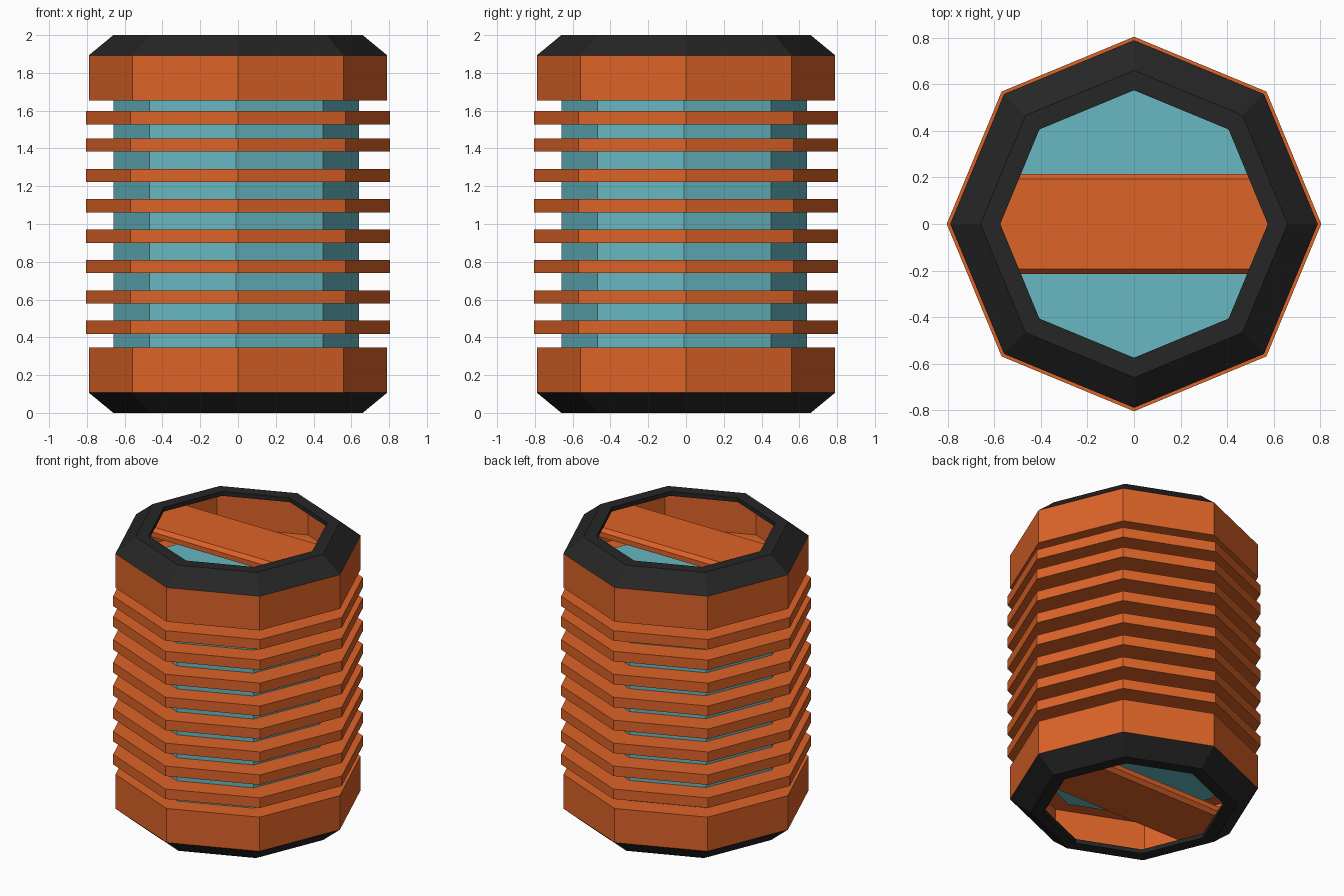
import bpy, bmesh, math

if "Cube" in bpy.data.objects:
    bpy.data.objects.remove(bpy.data.objects["Cube"])

SIDES = 8


def material(name, rgb):
    m = bpy.data.materials.new(name)
    m.diffuse_color = (*rgb, 1)
    m.use_nodes = True
    m.node_tree.nodes["Principled BSDF"].inputs["Base Color"].default_value = m.diffuse_color
    return m


ORANGE = material("burnt_orange", (0.72, 0.125, 0.021))
TEAL = material("teal", (0.135, 0.475, 0.54))
BLACK = material("charcoal", (0.019, 0.019, 0.019))


def finish(name, bm, mat):
    bmesh.ops.recalc_face_normals(bm, faces=bm.faces)
    me = bpy.data.meshes.new(name)
    bm.to_mesh(me)
    bm.free()
    me.materials.append(mat)
    ob = bpy.data.objects.new(name, me)
    bpy.context.collection.objects.link(ob)
    return ob


def ring(name, profile, mat):
    """Turn a closed (radius, z) profile into an octagonal ring."""
    bm = bmesh.new()
    loops = []
    for i in range(SIDES):
        a = math.tau * i / SIDES
        loops.append([bm.verts.new((r * math.cos(a), r * math.sin(a), z)) for r, z in profile])
    n = len(profile)
    for i in range(SIDES):
        p, q = loops[i], loops[(i + 1) % SIDES]
        for j in range(n):
            k = (j + 1) % n
            bm.faces.new((p[j], q[j], q[k], p[k]))
    return finish(name, bm, mat)


def bar(name, profile, half_len, mat):
    """Extrude a (y, z) outline along x."""
    bm = bmesh.new()
    face = bm.faces.new([bm.verts.new((-half_len, y, z)) for y, z in profile])
    out = bmesh.ops.extrude_face_region(bm, geom=[face], use_keep_orig=True)
    verts = [v for v in out["geom"] if isinstance(v, bmesh.types.BMVert)]
    bmesh.ops.translate(bm, verts=verts, vec=(2 * half_len, 0, 0))
    return finish(name, bm, mat)


# Inner core, slightly off centre
bm = bmesh.new()
bmesh.ops.create_cone(bm, cap_ends=True, segments=SIDES, radius1=0.65, radius2=0.65, depth=1.35)
core = finish("core", bm, TEAL)
core.location = (-0.01, -0.01, 1.0)

# Cooling fins
heights = [0.453 + 0.1608 * i for i in range(7)] + [1.562]
for i, z in enumerate(heights):
    lo, hi = z - 0.035, z + 0.035
    ring(f"fin_{i + 1}", [(0.6, lo), (0.805, lo), (0.805, hi), (0.6, hi)], ORANGE)

# Matching ends: hollow band, chamfered rim and cross bar
for end, flip in (("top", False), ("bottom", True)):
    def at(points):
        return [(r, 2 - z if flip else z) for r, z in points]

    ring(f"{end}_band", at([(0.79, 1.893), (0.79, 1.654), (0.6, 1.654),
                            (0.6, 1.664), (0.775, 1.664), (0.775, 1.893)]), ORANGE)
    ring(f"{end}_rim", at([(0.79, 1.893), (0.66, 2.0), (0.575, 2.0),
                           (0.575, 1.97), (0.65, 1.97), (0.775, 1.893)]), BLACK)
    bar(f"{end}_cross_bar", at([(-0.215, 1.89), (0.215, 1.89), (0.215, 1.925),
                                (0.193, 1.95), (-0.193, 1.95), (-0.215, 1.925)]), 0.63, ORANGE)
